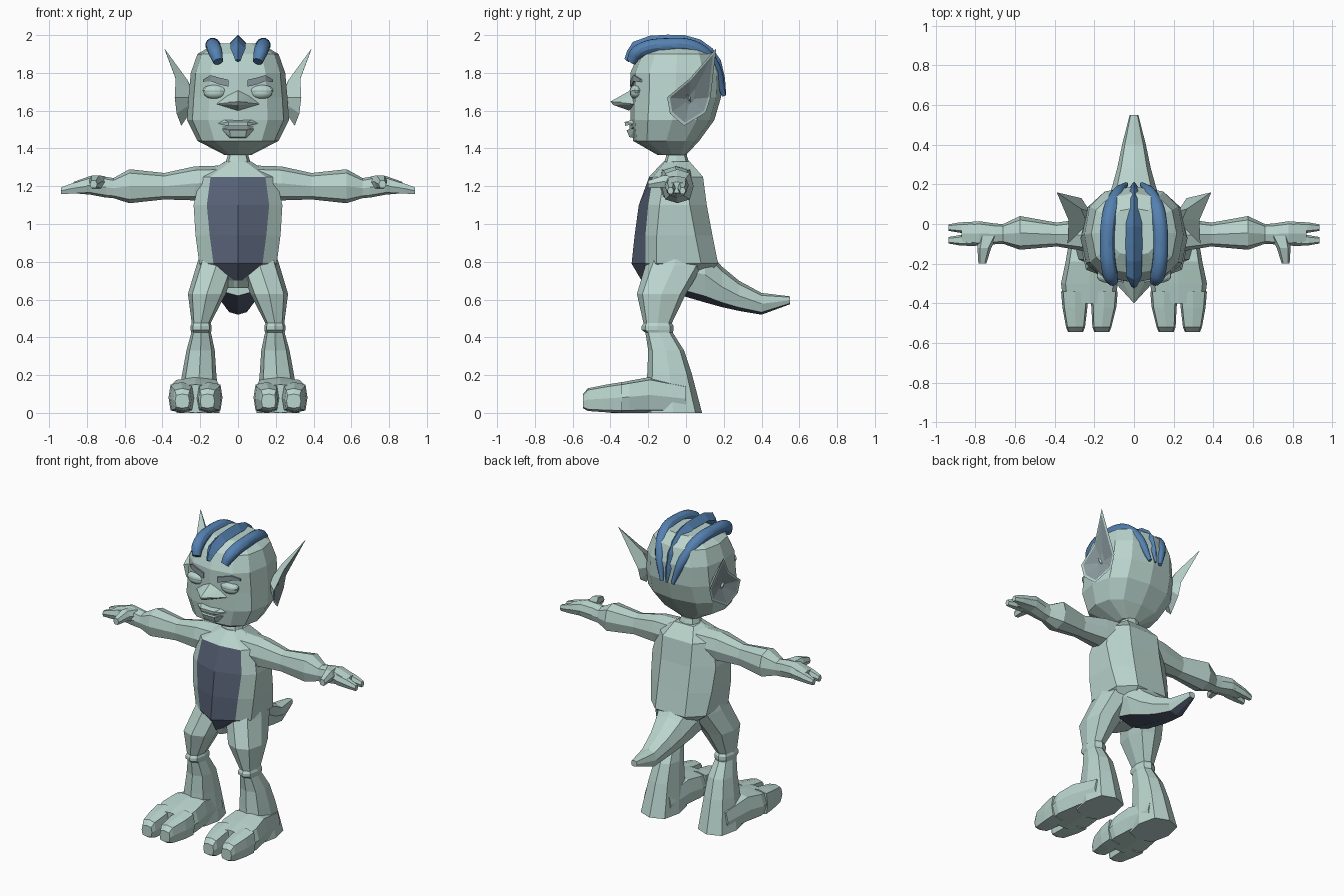
import bpy, bmesh, math
from mathutils import Vector
from mathutils.bvhtree import BVHTree

if "Cube" in bpy.data.objects:
    bpy.data.objects.remove(bpy.data.objects["Cube"])


def material(name, rgb):
    m = bpy.data.materials.new(name)
    m.diffuse_color = (*rgb, 1)
    m.use_nodes = True
    m.node_tree.nodes["Principled BSDF"].inputs["Base Color"].default_value = m.diffuse_color
    return m


SKIN = material("pale_green_skin", (0.49, 0.66, 0.61))
BELLY = material("slate_belly", (0.095, 0.12, 0.18))
GREY = material("grey_green", (0.25, 0.32, 0.335))
HAIR = material("blue_hair", (0.09, 0.22, 0.44))


def finish(name, bm, mats, rule=None):
    bmesh.ops.recalc_face_normals(bm, faces=bm.faces)
    bm.normal_update()
    for f in bm.faces:
        f.material_index = int(rule(f)) if rule else 0
    me = bpy.data.meshes.new(name)
    bm.to_mesh(me)
    bm.free()
    for m in mats:
        me.materials.append(m)
    ob = bpy.data.objects.new(name, me)
    bpy.context.collection.objects.link(ob)
    return ob


def ring(axis, c, a, b, n=8, p=0.75):
    """Squarish loop around an axis: half sizes a and b in the other two axes."""
    pts = []
    for i in range(n):
        t = 2 * math.pi * i / n
        u, v = (math.copysign(abs(k) ** p if abs(k) > 1e-6 else 0, k) for k in (math.cos(t), math.sin(t)))
        u, v = u * a, v * b
        off = {"x": (0, u, v), "y": (u, 0, v), "z": (u, v, 0)}[axis]
        pts.append(Vector(c) + Vector(off))
    return pts


def loft(name, rings, mats=(SKIN,), rule=None, sx=1):
    bm = bmesh.new()
    loops = [[bm.verts.new((q[0] * sx, q[1], q[2])) for q in r] for r in rings]
    n = len(loops[0])
    for lo, hi in zip(loops, loops[1:]):
        for j in range(n):
            k = (j + 1) % n
            bm.faces.new((lo[j], lo[k], hi[k], hi[j]))
    bm.faces.new(loops[0])
    bm.faces.new(loops[-1])
    return finish(name, bm, mats, rule)


def hull(name, pts, mat=SKIN):
    bm = bmesh.new()
    for q in pts:
        bm.verts.new(q)
    bmesh.ops.convex_hull(bm, input=bm.verts)
    return finish(name, bm, [mat])


def both(pts):
    return [(s * x, y, z) for x, y, z in pts for s in (1, -1)]


# torso: z, half width, front, belly edge y, belly half width, back
rings = []
for z, hx, yf, ye, bx, yb in [
        (0.66, 0.05, -0.20, -0.18, 0.02, 0.03), (0.70, 0.09, -0.235, -0.19, 0.02, 0.08),
        (0.79, 0.205, -0.288, -0.215, 0.13, 0.17), (0.94, 0.225, -0.272, -0.215, 0.15, 0.14),
        (1.10, 0.235, -0.25, -0.20, 0.165, 0.11), (1.25, 0.20, -0.195, -0.175, 0.145, 0.09),
        (1.33, 0.07, -0.12, -0.11, 0.04, 0.02)]:
    side = [(bx, ye), (hx, ye + 0.06), (hx, yb - 0.09), (min(0.11, hx), yb)]
    prof = [(0, yf)] + side + [(-x, y) for x, y in reversed(side)]
    rings.append([(x, y, z) for x, y in prof])


def belly_rule(f):
    c = f.calc_center_median()
    return all(abs(v.co.x) < 0.17 and v.co.y < -0.17 for v in f.verts) and 0.7 < c.z < 1.26


loft("torso", rings, (SKIN, BELLY), belly_rule)

# tail, dark underneath
rings = [ring("y", (0, y, (t + b) / 2), hx, (t - b) / 2) for y, t, b, hx in [
    (-0.02, 0.90, 0.62, 0.15), (0.10, 0.88, 0.585, 0.14), (0.19, 0.775, 0.56, 0.11),
    (0.28, 0.70, 0.54, 0.085), (0.40, 0.635, 0.52, 0.06), (0.55, 0.617, 0.575, 0.022)]]
loft("tail", rings, (SKIN, BELLY), lambda f: f.normal.z < -0.4)

# neck and head
loft("neck", [ring("z", (0, -0.05, z), r, r) for z, r in
              [(1.29, 0.09), (1.33, 0.065), (1.36, 0.055), (1.40, 0.06)]])
head = loft("head", [ring("z", (0, (f + b) / 2, z), hx, (b - f) / 2, 12, 0.78) for z, hx, f, b in [
    (1.365, 0.07, -0.15, 0.0), (1.44, 0.215, -0.28, 0.07), (1.55, 0.27, -0.295, 0.15),
    (1.67, 0.262, -0.295, 0.185), (1.80, 0.25, -0.295, 0.19), (1.90, 0.215, -0.25, 0.155),
    (1.955, 0.12, -0.16, 0.08)]])
tree = BVHTree.FromPolygons([v.co.copy() for v in head.data.vertices],
                            [list(p.vertices) for p in head.data.polygons])


def face_y(x, z):
    return tree.ray_cast(Vector((x, -2, z)), Vector((0, 1, 0)))[0].y


# nose and lips
hull("nose", [(0, -0.29, 1.71), (0, -0.40, 1.648), (0, -0.385, 1.63), (0, -0.30, 1.60)]
     + both([(0.115, -0.275, 1.635), (0.05, -0.345, 1.645), (0.06, -0.28, 1.68)]))
hull("upper_lip", both([(0.115, -0.27, 1.53), (0.05, -0.325, 1.54), (0.05, -0.322, 1.52),
                        (0.08, -0.27, 1.555)]))
hull("lower_lip", both([(0.095, -0.265, 1.508), (0.045, -0.315, 1.497), (0.04, -0.30, 1.46),
                        (0.05, -0.25, 1.45)]))
hull("mouth_gap", both([(0.095, -0.27, 1.52), (0.05, -0.30, 1.525), (0.05, -0.30, 1.495),
                        (0.05, -0.26, 1.50)]), GREY)

for sx, tag in ((1, "left"), (-1, "right")):
    # eyeball with upper lid
    for part, dz, sc in (("eye", 0, (0.06, 0.035, 0.034)), ("eyelid", 0.012, (0.066, 0.036, 0.03))):
        bpy.ops.mesh.primitive_uv_sphere_add(
            segments=14, ring_count=8, location=(sx * 0.123, face_y(0.123, 1.695) + 0.012, 1.695 + dz))
        ob = bpy.context.object
        ob.name = f"{tag}_{part}"
        ob.scale = sc
        ob.data.materials.append(SKIN)
        if part == "eye":
            bpy.ops.object.shade_smooth()

    # eyebrow plates following the face
    rows = [(0.05, 1.745, 0.018), (0.10, 1.757, 0.018), (0.145, 1.772, 0.016), (0.185, 1.758, 0.007)]
    loft(f"{tag}_eyebrow", [[(x, face_y(x, z) + dy, z + s * h) for dy, s in
                             ((-0.009, 1), (0.01, 1), (0.01, -1), (-0.009, -1))]
                            for x, z, h in rows], (GREY,), sx=sx)

    # pointed ear: narrow root, rim, recessed grey bowl
    rim = [Vector(q) for q in [(0.39, 0.16, 1.93), (0.33, 0.02, 1.77), (0.335, -0.10, 1.67),
                               (0.325, -0.085, 1.585), (0.30, -0.01, 1.52),
                               (0.265, 0.105, 1.59), (0.265, 0.13, 1.67)]]
    root, mid = Vector((0.20, 0.03, 1.67)), Vector((0.295, 0.02, 1.66))
    shapes = [[q.lerp(root, 0.65) for q in rim], rim, [q.lerp(mid, 0.12) for q in rim],
              [q.lerp(mid - Vector((0.025, 0, 0)), 0.8) for q in rim]]
    bowl = [q.x for q in shapes[2]]

    def bowl_rule(f, s=sx):
        inner = [(s * q.x, q.y, q.z) for q in shapes[2] + shapes[3]]
        return all(any((v.co - Vector(q)).length < 1e-4 for q in inner) for v in f.verts)

    loft(f"{tag}_ear", shapes, (SKIN, GREY), bowl_rule, sx)
    hull(f"{tag}_ear_knob", [(sx * x, y, z) for x, y, z in [
        (0.26, -0.01, 1.66), (0.26, 0.03, 1.70), (0.26, 0.03, 1.64), (0.292, 0.005, 1.69),
        (0.288, 0.02, 1.655)]])

    # arm: x, y, z, half depth, half height
    loft(f"{tag}_arm", [ring("x", (x, y, z), a, b) for x, y, z, a, b in [
        (0.07, -0.05, 1.22, 0.10, 0.09), (0.23, -0.055, 1.215, 0.085, 0.09),
        (0.39, -0.053, 1.20, 0.06, 0.07), (0.575, -0.045, 1.20, 0.085, 0.09),
        (0.66, -0.05, 1.19, 0.05, 0.053), (0.70, -0.05, 1.195, 0.052, 0.055),
        (0.78, -0.048, 1.205, 0.062, 0.05), (0.87, -0.048, 1.193, 0.055, 0.03)]], sx=sx)
    for i, y in enumerate((-0.018, -0.082)):
        loft(f"{tag}_finger_{i + 1}", [ring("x", (x, y, z), a, b, 6) for x, z, a, b in [
            (0.80, 1.20, 0.03, 0.038), (0.88, 1.188, 0.026, 0.03), (0.937, 1.176, 0.016, 0.02)]], sx=sx)
    loft(f"{tag}_thumb", [ring("y", (x, y, z), a, b, 6) for x, y, z, a, b in [
        (0.735, -0.06, 1.215, 0.05, 0.042), (0.755, -0.12, 1.225, 0.035, 0.036),
        (0.765, -0.20, 1.21, 0.02, 0.022)]], sx=sx)

    # leg: z, centre x, half width, front, back
    loft(f"{tag}_leg", [ring("z", (x, (f + b) / 2, z), a, (b - f) / 2) for z, x, a, f, b in [
        (0.84, 0.11, 0.09, -0.19, 0.08), (0.78, 0.115, 0.105, -0.215, 0.09),
        (0.63, 0.165, 0.10, -0.26, 0.0), (0.475, 0.195, 0.05, -0.225, -0.075),
        (0.46, 0.195, 0.056, -0.235, -0.065), (0.44, 0.195, 0.056, -0.235, -0.065),
        (0.425, 0.195, 0.052, -0.215, -0.07), (0.33, 0.198, 0.075, -0.20, -0.01),
        (0.21, 0.205, 0.09, -0.205, 0.03), (0.0, 0.212, 0.115, -0.22, 0.085)]], sx=sx)

    # foot with two toes
    loft(f"{tag}_foot", [ring("y", (x, y, h / 2), a, h / 2, 8, 0.5) for y, x, a, h in [
        (0.0, 0.212, 0.10, 0.15), (-0.19, 0.22, 0.125, 0.19), (-0.30, 0.225, 0.143, 0.17),
        (-0.40, 0.225, 0.13, 0.15)]], sx=sx)
    for part, x0, x1 in (("outer", 0.298, 0.295), ("inner", 0.152, 0.162)):
        loft(f"{tag}_{part}_toe", [ring("y", (x, y, (lo + hi) / 2), a, (hi - lo) / 2, 8, 0.5)
                                   for y, x, a, lo, hi in [
            (-0.34, x0, 0.07, 0, 0.163), (-0.42, x0, 0.063, 0.003, 0.15),
            (-0.52, x1, 0.048, 0.01, 0.13), (-0.545, x1, 0.038, 0.025, 0.10)]], sx=sx)


# hair strands: swept curves with tapering radius
def strand(name, pts, depth, res, smooth):
    cu = bpy.data.curves.new(name, "CURVE")
    cu.dimensions = "3D"
    cu.bevel_depth, cu.bevel_resolution = depth, res
    cu.resolution_u, cu.use_fill_caps = (6 if smooth else 2), True
    sp = cu.splines.new("BEZIER")
    sp.bezier_points.add(len(pts) - 1)
    for bp, (x, y, z, r) in zip(sp.bezier_points, pts):
        bp.co, bp.radius = (x, y, z), r
        bp.handle_left_type = bp.handle_right_type = "AUTO"
    ob = bpy.data.objects.new(name, cu)
    bpy.context.collection.objects.link(ob)
    cu.materials.append(HAIR)
    bpy.ops.object.select_all(action="DESELECT")
    ob.select_set(True)
    bpy.context.view_layer.objects.active = ob
    bpy.ops.object.convert(target="MESH")
    if smooth:
        bpy.ops.object.shade_smooth_by_angle()
    else:
        bpy.ops.object.shade_flat()


for s, tag in ((1, "left"), (-1, "right")):
    strand(f"{tag}_hair_strand", [(s * 0.105, -0.29, 1.86, 0.7), (s * 0.12, -0.255, 1.91, 1),
                                  (s * 0.135, -0.09, 1.947, 1), (s * 0.12, 0.06, 1.925, 1),
                                  (s * 0.085, 0.15, 1.83, 0.85), (s * 0.04, 0.20, 1.68, 0.3)],
           0.038, 4, True)
strand("middle_hair_strand", [(0, -0.315, 1.865, 0.35), (0, -0.26, 1.93, 1), (0, -0.10, 1.96, 1.05),
                              (0, 0.06, 1.94, 1), (0, 0.155, 1.85, 0.85), (0, 0.205, 1.68, 0.2)],
       0.04, 0, False)
